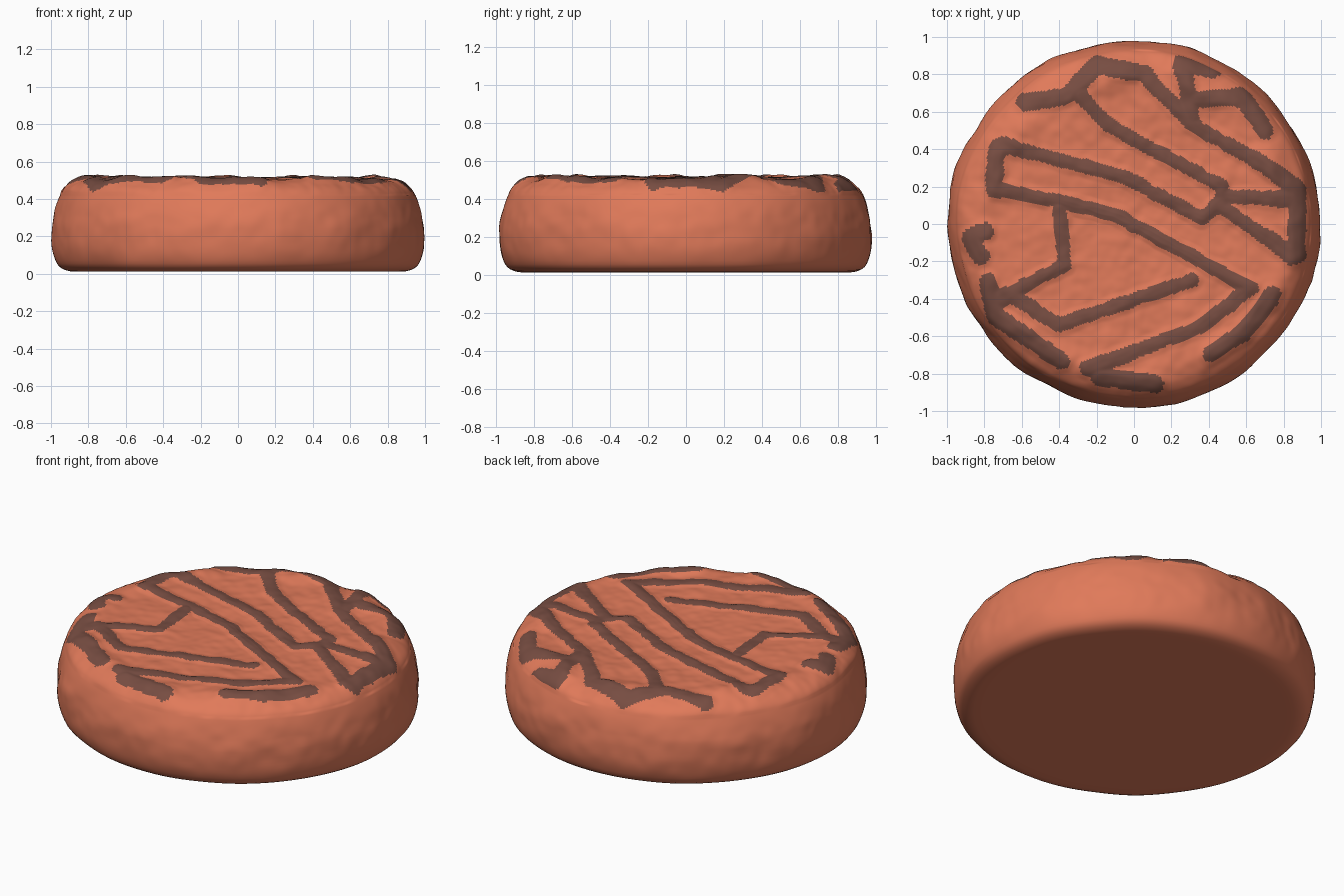
import bpy, bmesh, math
from mathutils import Vector, noise

if "Cube" in bpy.data.objects:
    bpy.data.objects.remove(bpy.data.objects["Cube"])

SEG = 400


def material(name, rgb):
    m = bpy.data.materials.new(name)
    m.diffuse_color = (*rgb, 1)
    m.use_nodes = True
    m.node_tree.nodes["Principled BSDF"].inputs["Base Color"].default_value = m.diffuse_color
    return m


# Chocolate drizzle paths seen from above
STRIPES = [
    [(-.58, .65), (-.36, .68), (-.2, .85), (.05, .8), (.3, .54), (.75, .28), (.87, .18), (.87, -.16)],
    [(-.29, .69), (-.14, .53), (.47, .2), (.47, .09), (.85, -.17)],
    [(-.7, .42), (-.05, .25), (.37, .03), (.49, .15), (.83, .13)],
    [(.42, .83), (.26, .86), (.31, .57)],
    [(.31, .66), (.58, .68), (.7, .5)],
    [(-.73, .4), (-.75, .19), (-.35, .11), (-.1, .05), (.62, -.34), (.35, -.55), (-.24, -.77)],
    [(-.4, .09), (-.37, -.22), (-.74, -.41)],
    [(-.62, -.4), (-.4, -.54), (.31, -.3)],
    [(-.78, -.31), (-.74, -.49), (-.39, -.73)],
    [(-.79, -.04), (-.87, -.07), (-.82, -.17)],
    [(-.18, -.82), (.11, -.85)],
    [(.41, -.69), (.58, -.58), (.74, -.38)],
]
SEGMENTS = [(Vector(a), Vector(b)) for p in STRIPES for a, b in zip(p, p[1:])]


def stripe_distance(x, y):
    """Signed distance to the drizzle outline, negative inside; lines widen near the rim."""
    p = Vector((x, y))
    best = 9
    for a, b in SEGMENTS:
        ab = b - a
        t = max(0, min(1, (p - a).dot(ab) / ab.length_squared))
        best = min(best, (p - a - ab * t).length)
    width = .037 + .013 * max(0, min(1, (p.length - .65) * 5))
    return best - width + .01 * noise.noise((x * 14, y * 14, 3))


# Rounded cake cross-section (radius, height) from bottom to top centre
KEYS = [(0, .012), (.88, .012), (.968, .055), (.995, .24), (.945, .43),
        (.885, .483), (.8, .508), (.7, .505), (0, .498)]


def smooth_profile():
    pts = [Vector(k) for k in KEYS]
    out = []
    for i in range(len(pts) - 1):
        a, b = pts[max(0, i - 1)], pts[i]
        c, d = pts[i + 1], pts[min(len(pts) - 1, i + 2)]
        span = (c - b).length
        n = round(span / (.05 if i == 0 else .02 if i < 3 else .01))
        m0, m1 = (c - a).normalized() * span, (d - b).normalized() * span
        if i == 0:
            m1 = c - b  # keep the base flat
        for k in range(n):
            t = k / n
            s = t * t * (3 - 2 * t)
            out.append((b.lerp(c, s) + m0 * t * (1 - t)**2 - m1 * t * t * (1 - t), i))
    return out[1:]


bm = bmesh.new()
dist = {}


def add_vert(r, z, ang, span):
    ca, sa = math.cos(ang), math.sin(ang)
    # lumpy outline and surface
    r *= 1 + .01 * noise.noise((ca * 3, sa * 3, z * 1.5)) * min(1, r)
    x, y = r * ca, r * sa * .982
    d = 9
    if span >= 4:
        d = stripe_distance(x, y)
        rim = math.exp(-((r - .82) * 10) ** 2)
        z += .022 * rim * noise.noise((x * 5, y * 5, 1))
        z += .01 * noise.noise((x * 6, y * 6, 8)) + .004 * noise.noise((x * 17, y * 17, 2)) - .006 * x
        z += .012 * max(0, min(1, .5 - d * 20))
    elif span >= 2:
        q = Vector((x, y, z))
        fade = min(1, (z - .055) * 8, max(0, (.43 - z) * 8))
        k = fade * (.01 * noise.noise(q * 5) + .004 * noise.noise(q * 13))
        x, y = x + ca * k, y + sa * k
    v = bm.verts.new((x, y, z))
    dist[v] = d
    return v


# Cake body with the drizzle marked on its upper faces
rings = [[add_vert(p.x, p.y, math.tau * s / SEG, i) for s in range(SEG)]
         for p, i in smooth_profile()]
bottom = add_vert(0, KEYS[0][1], 0, 0)
top = add_vert(0, KEYS[-1][1], 0, len(KEYS))
for s in range(SEG):
    n = (s + 1) % SEG
    bm.faces.new((bottom, rings[0][n], rings[0][s]))
    bm.faces.new((top, rings[-1][s], rings[-1][n]))
    for lo, hi in zip(rings, rings[1:]):
        bm.faces.new((lo[s], lo[n], hi[n], hi[s]))
for f in bm.faces:
    f.smooth = True
    f.material_index = int(sum(dist[v] for v in f.verts) < 0)

mesh = bpy.data.meshes.new("round_cake")
bm.to_mesh(mesh)
bm.free()
cake = bpy.data.objects.new("round_cake", mesh)
bpy.context.collection.objects.link(cake)
mesh.materials.append(material("baked orange", (.75, .195, .102)))
mesh.materials.append(material("chocolate drizzle", (.185, .074, .054)))
